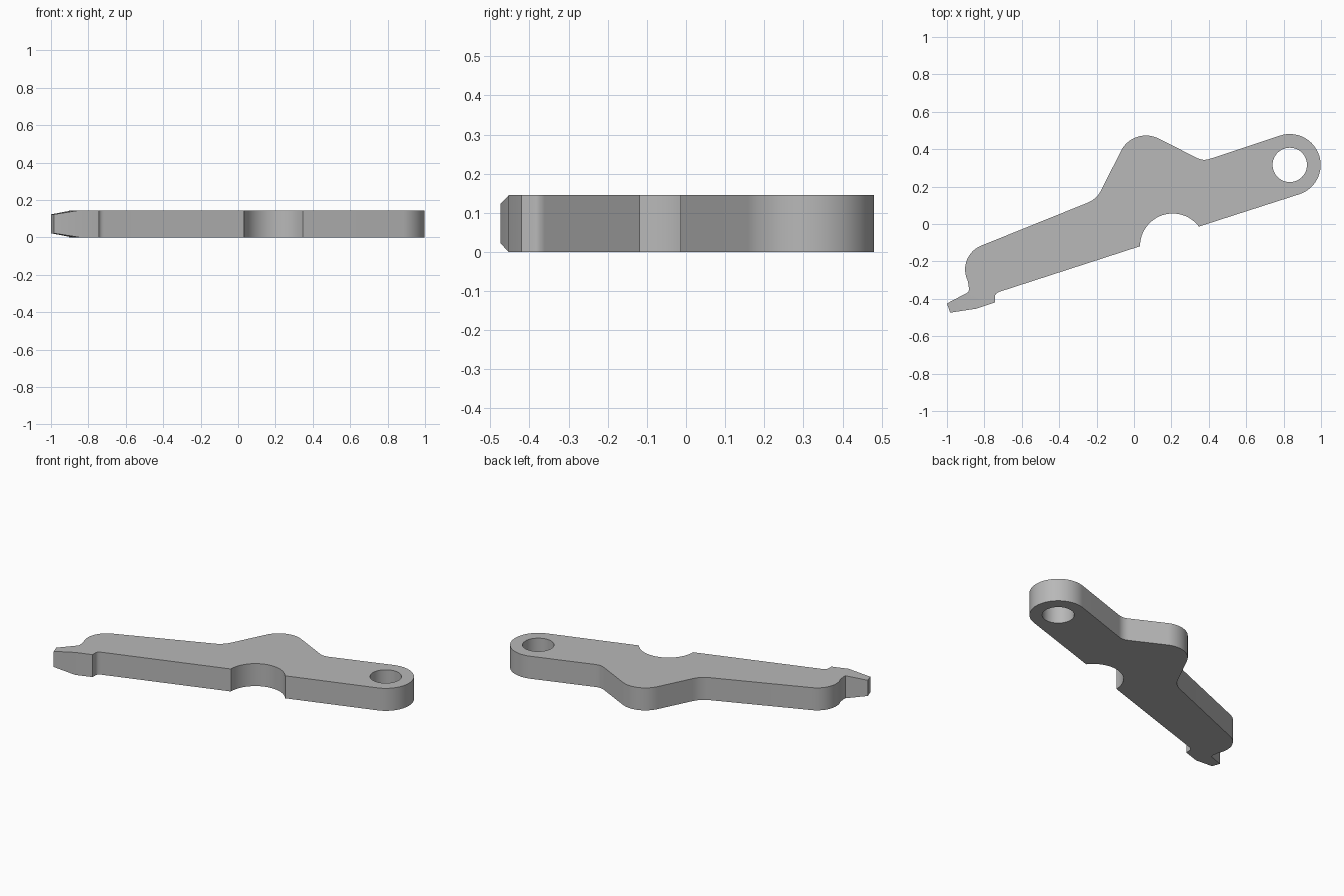
import bpy, bmesh
from math import sin, cos, radians, pi
from mathutils import Vector

THICK = 0.145
TIP_INSET = 0.022

cube = bpy.data.objects.get("Cube")
if cube:
    bpy.data.objects.remove(cube, do_unlink=True)

mat = bpy.data.materials.new("plain grey")
mat.use_nodes = True
grey = (0.48, 0.48, 0.48, 1)
mat.diffuse_color = grey
mat.node_tree.nodes["Principled BSDF"].inputs["Base Color"].default_value = grey


def arc(cx, cy, r, start, end, steps=16):
    """Points on a circular arc, angles in degrees."""
    angles = [radians(start + (end - start) * i / steps) for i in range(steps + 1)]
    return [(cx + r * cos(a), cy + r * sin(a)) for a in angles]


def blend(a, corner, b, steps=8):
    """Rounded corner between two points."""
    a, c, b = Vector(a), Vector(corner), Vector(b)
    ts = [i / steps for i in range(steps + 1)]
    return [tuple(a * (1 - t) ** 2 + c * 2 * t * (1 - t) + b * t * t) for t in ts]


# Lever outline, counter-clockwise from the heel of the tip
heel, notch = (-0.845, -0.453), (-0.885, -0.364)
outline = [heel, (-0.744, -0.42)]
outline += blend((-0.744, -0.39), (-0.744, -0.37), (-0.715, -0.361))   # step under the arm
outline += arc(0.207, -0.119, 0.175, 180, 37, 24)                      # round cut-out
outline += arc(0.833, 0.316, 0.165, -72, 108, 32)                      # eye end
outline += blend((0.405, 0.348), (0.37, 0.336), (0.335, 0.354))        # saddle
outline += arc(0.064, 0.323, 0.15, 63, 154, 20)                        # hump
outline += blend((-0.174, 0.183), (-0.197, 0.136), (-0.245, 0.115))    # hump foot
outline += arc(-0.766, -0.243, 0.137, 112.5, 207, 20)                  # rounded shoulder
outline += [(-0.882, -0.347), notch]

# Body and tip share the fold line, then are extruded together
bm = bmesh.new()
body = [bm.verts.new((x, y, 0)) for x, y in outline]
tip = [bm.verts.new((x, y, 0)) for x, y in ((-1, -0.425), (-0.983, -0.474))]
faces = [bm.faces.new(body), bm.faces.new([body[-1]] + tip + [body[0]])]
result = bmesh.ops.extrude_face_region(bm, geom=faces, use_keep_orig=True)
for v in result["geom"]:
    if isinstance(v, bmesh.types.BMVert):
        v.co.z = THICK

# Taper the tip towards its blunt end
for v in bm.verts:
    if v.co.x < -0.95:
        v.co.z += TIP_INSET if v.co.z < THICK / 2 else -TIP_INSET
bmesh.ops.recalc_face_normals(bm, faces=bm.faces)
mesh = bpy.data.meshes.new("lever")
bm.to_mesh(mesh)
bm.free()
mesh.materials.append(mat)
lever = bpy.data.objects.new("lever", mesh)
bpy.context.collection.objects.link(lever)

# Pivot hole through the eye end
bpy.ops.mesh.primitive_cylinder_add(vertices=48, radius=0.092, depth=1,
                                    location=(0.833, 0.316, THICK / 2))
cutter = bpy.context.object
cutter.name = "pivot_hole_cutter"
cutter.hide_render = True
cutter.data.materials.append(mat)
hole = lever.modifiers.new("pivot_hole", "BOOLEAN")
hole.operation = "DIFFERENCE"
hole.solver = "EXACT"
hole.object = cutter

bpy.ops.object.select_all(action="DESELECT")
lever.select_set(True)
bpy.context.view_layer.objects.active = lever
bpy.ops.object.modifier_apply(modifier=hole.name)
bpy.data.objects.remove(cutter, do_unlink=True)
bpy.ops.object.shade_smooth_by_angle(angle=pi / 6)
